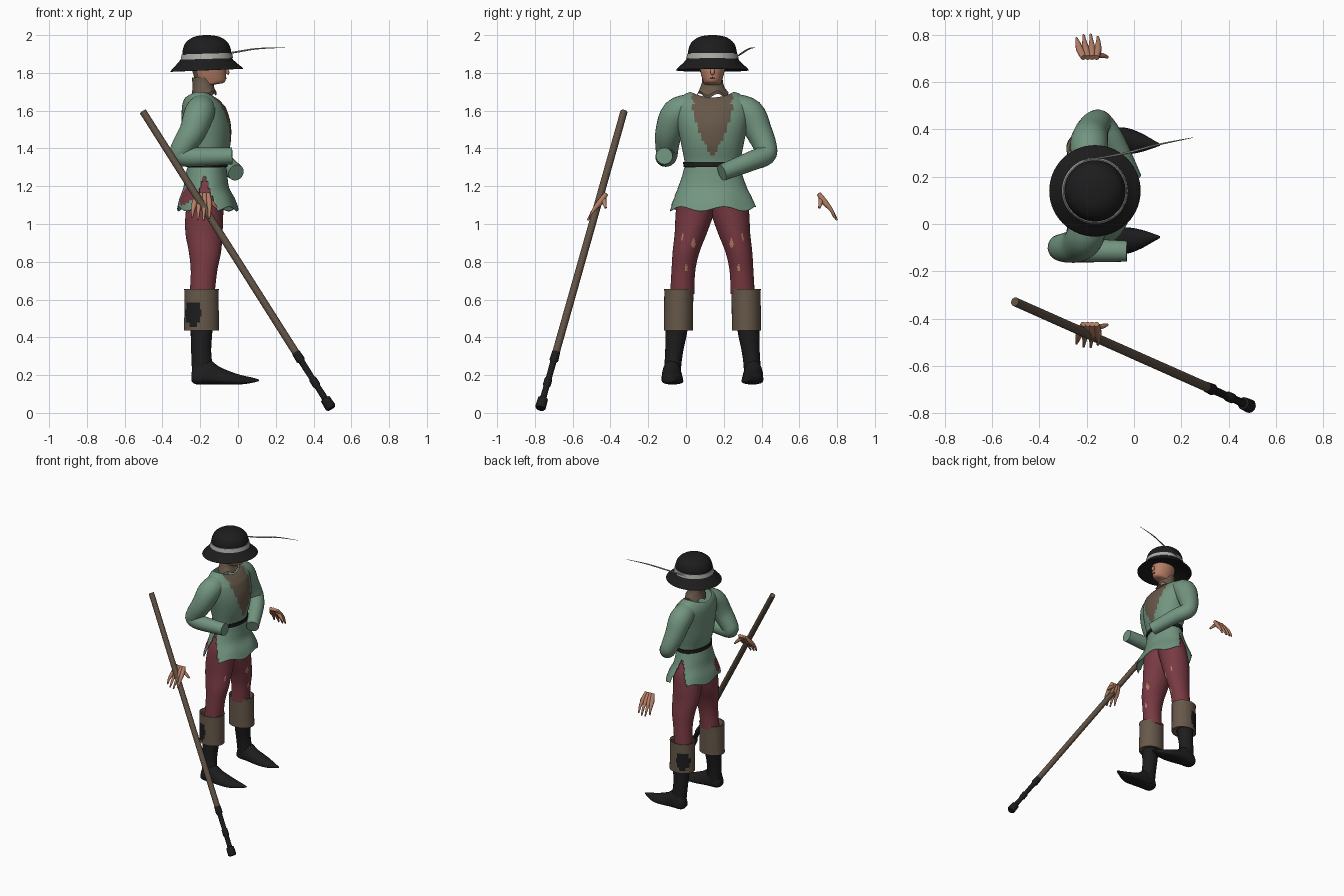
import bpy, bmesh, math
from mathutils import Vector, Quaternion

if "Cube" in bpy.data.objects:
    bpy.data.objects.remove(bpy.data.objects["Cube"])

MID = 0.14  # the figure is mirrored about this y


def material(name, rgb):
    m = bpy.data.materials.new(name)
    m.diffuse_color = (*rgb, 1)
    m.use_nodes = True
    m.node_tree.nodes["Principled BSDF"].inputs["Base Color"].default_value = m.diffuse_color
    return m


green = material("green_cloth", (0.17, 0.30, 0.215))
red = material("red_cloth", (0.19, 0.042, 0.055))
brown = material("brown_leather", (0.135, 0.098, 0.068))
wood = material("staff_wood", (0.115, 0.08, 0.056))
black = material("black_leather", (0.012, 0.012, 0.013))
skin = material("skin", (0.46, 0.21, 0.13))
grey = material("grey_band", (0.40, 0.40, 0.38))
dark = material("dark_lips", (0.09, 0.03, 0.025))


def smooth_path(pts, steps):
    """Catmull-Rom resampling of rows of numbers."""
    if steps < 2:
        return [list(p) for p in pts]
    out = []
    for i in range(len(pts) - 1):
        a, b, c, d = pts[max(i - 1, 0)], pts[i], pts[i + 1], pts[min(i + 2, len(pts) - 1)]
        for k in range(steps):
            t = k / steps
            out.append([0.5 * (2 * q + (r - p) * t + (2 * p - 5 * q + 4 * r - s) * t * t
                        + (3 * q - p - 3 * r + s) * t ** 3) for p, q, r, s in zip(a, b, c, d)])
    out.append(list(pts[-1]))
    return out


def skin_rings(name, rings, mats, caps=True, rule=None, cut=None, angle=50):
    """Join rings of points into a surface; rule picks the material, cut removes faces."""
    bm = bmesh.new()
    loops = [[bm.verts.new(p) for p in r] for r in rings]
    n = len(loops[0])
    for a, b in zip(loops, loops[1:]):
        for i in range(n):
            bm.faces.new((a[i], a[(i + 1) % n], b[(i + 1) % n], b[i]))
    if caps:
        bm.faces.new(loops[0])
        bm.faces.new(loops[-1])
    bmesh.ops.recalc_face_normals(bm, faces=bm.faces)
    if cut:
        gone = [f for f in bm.faces if cut(f.calc_center_median())]
        bmesh.ops.delete(bm, geom=gone, context='FACES')
    for f in bm.faces:
        f.material_index = rule(f.calc_center_median()) if rule else 0
    me = bpy.data.meshes.new(name)
    bm.to_mesh(me)
    bm.free()
    for m in mats:
        me.materials.append(m)
    ob = bpy.data.objects.new(name, me)
    bpy.context.collection.objects.link(ob)
    bpy.ops.object.select_all(action='DESELECT')
    ob.select_set(True)
    bpy.context.view_layer.objects.active = ob
    bpy.ops.object.shade_smooth_by_angle(angle=math.radians(angle))
    return ob


def stack(name, rows, mats, n=32, steps=4, side=1, shape=None, **kw):
    """Upright loft; rows are (z, cx, cy, rx, ry)."""
    rings = []
    for z, cx, cy, rx, ry in smooth_path(rows, steps):
        ring = []
        for i in range(n):
            t = 2 * math.pi * i / n
            p = Vector((cx + rx * math.cos(t), cy + ry * math.sin(t), z))
            if shape:
                p.z += shape(z, t)
            p.y = MID + side * (p.y - MID)
            ring.append(p)
        rings.append(ring)
    return skin_rings(name, rings, mats, **kw)


def tube(name, pts, mat, n=16, steps=4, side=1):
    """Round tube; points are (x, y, z, radius)."""
    path = smooth_path(pts, steps)
    pos = [Vector((p[0], MID + side * (p[1] - MID), p[2])) for p in path]
    tan = [(pos[min(i + 1, len(pos) - 1)] - pos[max(i - 1, 0)]).normalized() for i in range(len(pos))]
    u, rings = tan[0].orthogonal().normalized(), []
    for i, t in enumerate(tan):
        if i:
            u = tan[i - 1].rotation_difference(t) @ u
        rings.append([pos[i] + Quaternion(t, 2 * math.pi * k / n) @ u * path[i][3] for k in range(n)])
    return skin_rings(name, rings, [mat])


def spot(a, b, ca, cb, ra, rb):
    return ((a - ca) / ra) ** 2 + ((b - cb) / rb) ** 2 < 1


# Tunic body with a low neckline and a ragged shirt opening on the chest
def chest(p):
    h = p.z - 1.36
    wide = 0.105 * min(1, max(0, h / 0.24)) ** 0.7 + 0.008 * math.sin(p.z * 110)
    return int(h > 0 and p.x > -0.19 and abs(p.y - MID) < wide)


stack("tunic_body", [(1.28, -.165, MID, .102, .147), (1.33, -.165, MID, .102, .148),
                     (1.42, -.165, MID, .125, .165), (1.52, -.167, MID, .130, .185),
                     (1.60, -.178, MID, .120, .195), (1.65, -.188, MID, .105, .182),
                     (1.685, -.195, MID, .090, .150), (1.70, -.200, MID, .078, .115)],
      [green, brown], n=72, steps=5, caps=False, rule=chest,
      shape=lambda z, t: -0.03 * max(0, (z - 1.62) / 0.08) * math.cos(t) ** 2)

# Flared skirt with side slits and a worn patch
skirt = stack("tunic_skirt", [(1.30, -.165, MID, .104, .149), (1.25, -.168, MID, .112, .162),
                              (1.19, -.168, MID, .122, .185), (1.13, -.163, MID, .148, .215),
                              (1.08, -.160, MID, .162, .238)],
              [green, red], n=80, steps=5, caps=False,
              cut=lambda p: abs(p.x + .178) < (1.26 - p.z) * 0.36,
              rule=lambda p: int(p.x < -.22 and spot(p.y, p.z, .02, 1.145, .06, .045)),
              shape=lambda z, t: 0.012 * math.sin(6 * t) * max(0, (1.2 - z) / 0.12))
mod = skirt.modifiers.new("thickness", 'SOLIDIFY')
mod.thickness = 0.004

stack("belt", [(1.302, -.165, MID, .103, .148), (1.302, -.165, MID, .109, .154),
               (1.328, -.165, MID, .109, .155), (1.328, -.165, MID, .103, .148)],
      [black], n=48, steps=1, caps=False)

# Sleeves
tube("right_sleeve", [(-.19, .03, 1.62, .070), (-.205, -.05, 1.585, .080), (-.24, -.09, 1.49, .072),
                      (-.29, -.10, 1.41, .062), (-.305, -.10, 1.365, .055), (-.23, -.11, 1.355, .052),
                      (-.03, -.115, 1.36, .044)], green, n=24)
tube("left_sleeve", [(-.19, .25, 1.62, .070), (-.19, .335, 1.585, .080), (-.18, .385, 1.49, .071),
                     (-.16, .42, 1.41, .061), (-.14, .42, 1.365, .055), (-.09, .35, 1.335, .052),
                     (-.01, .19, 1.272, .044)], green, n=24)

# Legs, boots and hands are built once per side
for side, label in ((1, "right"), (-1, "left")):
    tears = ((.04, .90, .010, .022), (.0, .77, .006, .025), (-.02, .93, .006, .02))
    stack(label + "_leg", [(1.25, -.165, .08, .085, .08), (1.15, -.168, .062, .095, .105),
                           (1.05, -.178, .045, .100, .100), (.95, -.180, .025, .098, .085),
                           (.85, -.175, .0, .085, .071), (.75, -.180, -.014, .070, .063),
                           (.63, -.190, -.02, .066, .064)],
          [red, skin], n=56, steps=8, side=side,
          rule=lambda p, s=side: int(p.x > -.17 and any(
              spot(MID + s * (p.y - MID), p.z, *t) for t in tears)))
    stack(label + "_boot_cuff", [(.445, -.193, -.04, .06, .055), (.440, -.193, -.04, .090, .075),
                                 (.455, -.193, -.04, .092, .077), (.64, -.193, -.038, .090, .077),
                                 (.65, -.193, -.038, .092, .079), (.65, -.193, -.038, .078, .068),
                                 (.60, -.193, -.038, .072, .062)],
          [brown, black], n=72, steps=6, side=side, angle=35,
          rule=lambda p, s=side: int(MID + s * (p.y - MID) < -.04
                                     and spot(p.x, p.z, -.238, .525, .044, .068)))
    stack(label + "_boot_shaft", [(.60, -.19, -.035, .065, .058), (.44, -.193, -.05, .058, .058),
                                  (.33, -.195, -.062, .053, .048), (.25, -.190, -.07, .055, .045),
                                  (.17, -.185, -.075, .055, .048)], [black], n=24, side=side)
    foot = []
    for x, cy, w, lo, hi in smooth_path([(-.247, -.078, .022, .17, .21), (-.225, -.078, .045, .152, .26),
                                         (-.16, -.076, .053, .15, .285), (-.10, -.073, .056, .15, .245),
                                         (-.03, -.07, .056, .15, .215), (.03, -.064, .040, .152, .197),
                                         (.08, -.058, .018, .160, .186), (.11, -.055, .004, .168, .177)], 3):
        ring = []
        for k in range(20):
            t = 2 * math.pi * k / 20
            y = cy + w * math.cos(t)
            z = lo + (hi - lo) * max(0.0, 0.25 + 0.75 * math.sin(t) if math.sin(t) > 0
                                     else 0.25 + 0.25 * math.sin(t))
            ring.append((x, MID + side * (y - MID), z))
        foot.append(ring)
    skin_rings(label + "_boot_foot", foot, [black])
    # Hands hang free of the sleeves, wrist high and fingers low
    for i in range(4):
        tip = (-.243 + .030 * i, (-.505, -.518, -.52, -.51)[i], (1.035, 1.022, 1.02, 1.03)[i])
        tube(f"{label}_finger_{i + 1}", [(-.213 + .018 * i, -.423, 1.16, .012),
                                         (-.228 + .025 * i, -.455, 1.115, .016),
                                         (-.238 + .029 * i, -.488, 1.075, .010),
                                         (*tip, .005)], skin, n=10, steps=3, side=side)
    tube(label + "_thumb", [(-.17, -.435, 1.14, .014), (-.135, -.432, 1.11, .011),
                            (-.112, -.425, 1.085, .006)], skin, n=10, steps=3, side=side)

# Head with brown hair at the back
stack("head", [(1.705, -.187, MID, .044, .044), (1.735, -.180, MID, .050, .046),
               (1.75, -.148, MID, .076, .048), (1.79, -.150, MID, .086, .060),
               (1.83, -.155, MID, .090, .067), (1.88, -.16, MID, .085, .068)],
      [skin, brown], n=40, rule=lambda p: int(p.x < -.212 and p.z > 1.74))
tube("nose", [(-.080, MID, 1.832, .008), (-.058, MID, 1.806, .012), (-.060, MID, 1.793, .009)], skin, n=10)
tube("lips", [(-.077, .120, 1.772, .004), (-.066, MID, 1.772, .006), (-.077, .160, 1.772, .004)], dark, n=8)
for s in (-1, 1):
    tube("eye", [(-.083, MID + s * .018, 1.826, .005), (-.088, MID + s * .036, 1.826, .005)], dark, n=8)

# Neck scarf with a ragged lower edge
stack("scarf", [(1.685, -.180, MID, .066, .085), (1.72, -.183, MID, .058, .066),
                (1.75, -.186, MID, .056, .056), (1.775, -.190, MID, .054, .054)],
      [brown], n=40, caps=False,
      shape=lambda z, t: max(0, (1.72 - z) / .035) * (0.012 * math.sin(5 * t) + 0.008 * math.cos(t)))

# Hat, band and feather
HX = -.165
stack("hat", [(z, HX, MID, r, r) for r, z in
              ((.09, 1.845), (.183, 1.815), (.187, 1.822), (.15, 1.858), (.13, 1.885), (.128, 1.92),
               (.112, 1.96), (.075, 1.988), (.035, 1.998), (.004, 2.0))],
      [black], n=56, shape=lambda z, t: 0.007 * math.cos(t) * max(0, (1.87 - z) / .05))
stack("hat_band", [(z, HX, MID, r, r) for r, z in
                   ((.128, 1.874), (.139, 1.874), (.133, 1.902), (.126, 1.902))],
      [grey], n=56, steps=1, caps=False, shape=lambda z, t: 0.004 * math.cos(t))
tube("feather", [(-.21, .268, 1.885, .003), (-.04, .298, 1.906, .005), (.10, .335, 1.928, .004),
                 (.25, .365, 1.934, .001)], grey, n=6)

# Staff with a dark segmented tip
top, end = Vector((-.50, -.33, 1.59)), Vector((.49, -.77, .03))


def along(t, r):
    return (*top.lerp(end, t), r)


tube("staff", [along(-.003, .019), along(.83, .020)], wood, n=20, steps=1)
tube("staff_tip", [along(t, r) for t, r in
                   ((.815, .022), (.84, .024), (.845, .017), (.90, .016), (.905, .021), (.925, .021),
                    (.93, .016), (.97, .017), (.972, .027), (1.0, .029), (1.004, .024))],
     black, n=16, steps=1)
